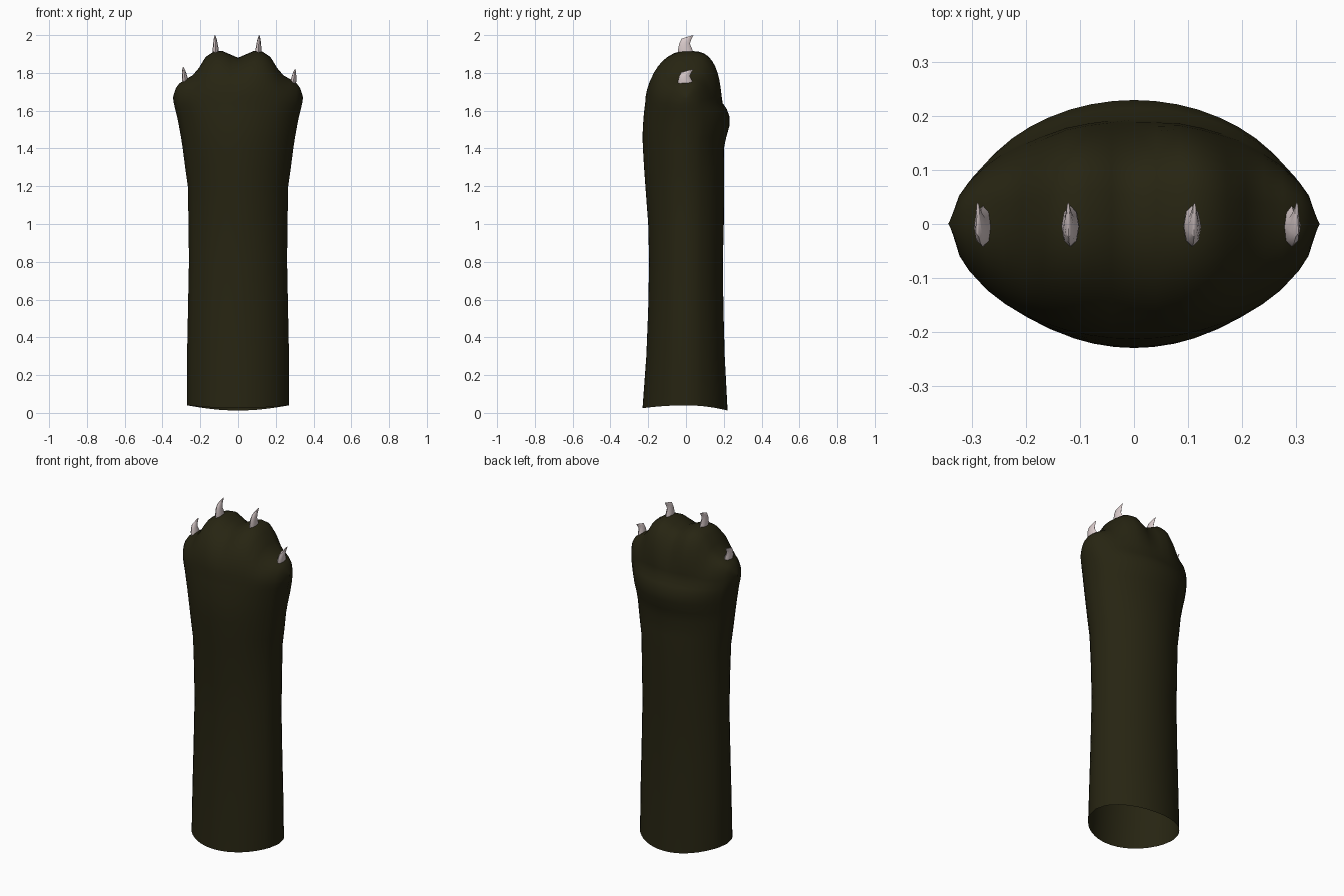
import bpy, bmesh, math

cube = bpy.data.objects.get("Cube")
if cube:
    bpy.data.objects.remove(cube, do_unlink=True)


def make_material(name, colour):
    mat = bpy.data.materials.new(name)
    mat.use_nodes = True
    mat.diffuse_color = colour
    mat.node_tree.nodes["Principled BSDF"].inputs["Base Color"].default_value = colour
    return mat


def lerp_table(table, x):
    for (x0, y0), (x1, y1) in zip(table, table[1:]):
        if x <= x1:
            return y0 + (y1 - y0) * (x - x0) / (x1 - x0)
    return table[-1][1]


def skin(bm, rings):
    """Join successive closed loops of points with quads."""
    loops = [[bm.verts.new(p) for p in ring] for ring in rings]
    for low, high in zip(loops, loops[1:]):
        for i in range(len(low)):
            j = (i + 1) % len(low)
            bm.faces.new((low[i], low[j], high[j], high[i]))
    return loops


def finish(bm, name, mat):
    bmesh.ops.remove_doubles(bm, verts=bm.verts, dist=0.0005)
    bmesh.ops.recalc_face_normals(bm, faces=bm.faces)
    mesh = bpy.data.meshes.new(name)
    bm.to_mesh(mesh)
    bm.free()
    mesh.materials.append(mat)
    obj = bpy.data.objects.new(name, mesh)
    bpy.context.collection.objects.link(obj)
    return obj


def smooth(obj, degrees):
    bpy.ops.object.select_all(action="DESELECT")
    obj.select_set(True)
    bpy.context.view_layer.objects.active = obj
    bpy.ops.object.shade_smooth_by_angle(angle=math.radians(degrees))


fur = make_material("dark olive fur", (0.02, 0.018, 0.006, 1))
horn = make_material("pale claw", (0.7, 0.6, 0.6, 1))

# Cross-section: x fractions around one quarter, mirrored to a full loop
quarter = [1, 0.95, 0.9, 0.8, 0.7, 0.6, 0.5, 0.37, 0.25, 0.12, 0]
half = quarter + [-f for f in quarter[-2::-1]]
section = [(f, 1) for f in half] + [(f, -1) for f in half[-2:0:-1]]


def depth(f):
    return (1 - f * f) ** 0.55


# Leg levels: height, half width, front depth, back depth
levels = [
    (0.04, 0.27, 0.23, 0.22), (0.3, 0.27, 0.21, 0.205), (0.55, 0.265, 0.2, 0.198),
    (0.8, 0.26, 0.195, 0.195), (1.0, 0.262, 0.2, 0.2), (1.2, 0.266, 0.215, 0.202),
    (1.3, 0.28, 0.222, 0.202), (1.4, 0.293, 0.228, 0.2), (1.46, 0.302, 0.23, 0.213),
    (1.52, 0.313, 0.228, 0.23), (1.57, 0.323, 0.224, 0.23), (1.61, 0.333, 0.22, 0.215),
    (1.64, 0.34, 0.216, 0.194),
]
rings = []
for z, width, front, back in levels:
    rings.append([(f * width, depth(f) * (back if side > 0 else -front), z)
                  for f, side in section])

# Wavy open cuff at the bottom
rings[0] = [(x, y, z - (0.03 if y > 0 else 0.015) * (y / 0.23) ** 2) for x, y, z in rings[0]]

# Toe crown: outline of the top edge by distance from the middle
crown = [(0, 1.88), (0.04, 1.897), (0.08, 1.917), (0.12, 1.917), (0.16, 1.9),
         (0.19, 1.86), (0.21, 1.82), (0.235, 1.79), (0.27, 1.77), (0.3, 1.755),
         (0.325, 1.73), (0.345, 1.67)]
base_z, width, front, back = levels[-1]
steps = 10
for k in range(1, steps + 1):
    angle = k / steps * math.pi / 2
    rise, close = math.sin(angle), max(math.cos(angle), 0)
    ring = []
    for f, side in section:
        x = f * (width + 0.005 * rise)
        z = base_z + (lerp_table(crown, abs(x)) - base_z) * rise
        if side > 0:
            # Toes swell and crease across the back
            toe = 0.94 - 0.09 * math.cos(math.tau * x / 0.21)
            y = back * close ** 0.6 * (1 + (toe - 1) * rise)
        else:
            y = -front * close
        ring.append((x, depth(f) * y, z))
    rings.append(ring)

bm = bmesh.new()
skin(bm, rings)
smooth(finish(bm, "paw_and_leg", fur), 80)

# Claws: front y, front z, back y, back z, half thickness
claw_rings = [(-0.042, -0.02, 0.035, -0.02, 0.016), (-0.042, 0.01, 0.033, 0.01, 0.016),
              (-0.036, 0.04, 0.02, 0.04, 0.012), (-0.024, 0.066, 0.028, 0.062, 0.008),
              (0.01, 0.077, 0.04, 0.085, 0.003)]


def add_claw(name, x, z, lean, scale):
    loops = []
    for y0, z0, y1, z1, thick in claw_rings:
        loop = []
        for i in range(8):
            a = math.tau * i / 8
            t = (1 - math.cos(a)) / 2
            h = z0 + (z1 - z0) * t
            loop.append((x + thick * math.sin(a) + lean * h,
                         y0 + (y1 - y0) * t, z + h * scale))
        loops.append(loop)
    bm = bmesh.new()
    made = skin(bm, loops)
    bm.faces.new(made[0])
    bm.faces.new(made[-1])
    smooth(finish(bm, name, horn), 40)


add_claw("right_inner_claw", -0.118, 1.915, -0.05, 1)
add_claw("left_inner_claw", 0.108, 1.915, 0.05, 1)
add_claw("right_outer_claw", -0.28, 1.762, -0.12, 0.82)
add_claw("left_outer_claw", 0.292, 1.75, 0.12, 0.82)
